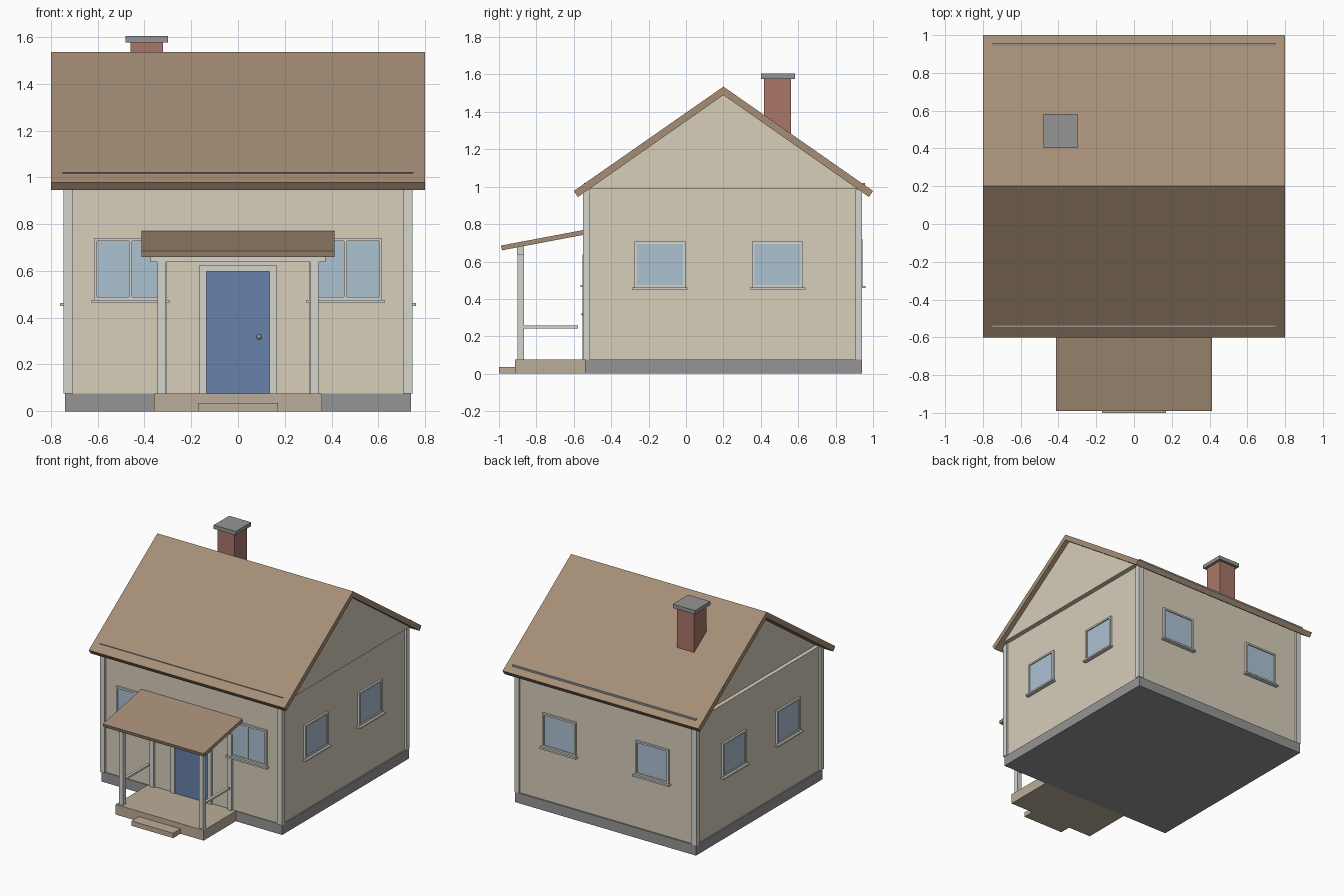
import bpy, bmesh, math

if "Cube" in bpy.data.objects:
    bpy.data.objects.remove(bpy.data.objects["Cube"])

def mat(name, r, g, b):
    m = bpy.data.materials.new(name)
    m.diffuse_color = (r, g, b, 1)
    m.use_nodes = True
    m.node_tree.nodes["Principled BSDF"].inputs["Base Color"].default_value = m.diffuse_color
    return m

WALL = mat("cream", 0.68, 0.62, 0.49)
TRIM = mat("trim", 0.66, 0.66, 0.62)
ROOF = mat("roof_brown", 0.38, 0.27, 0.18)
STONE = mat("grey_stone", 0.30, 0.30, 0.30)
BRICK = mat("brick", 0.40, 0.18, 0.14)
GLASS = mat("glass", 0.42, 0.54, 0.65)
DOOR = mat("door_blue", 0.14, 0.22, 0.40)
PORCH = mat("porch_tan", 0.50, 0.42, 0.32)

def finish(bm, name, material):
    bmesh.ops.recalc_face_normals(bm, faces=bm.faces)
    me = bpy.data.meshes.new(name)
    bm.to_mesh(me)
    bm.free()
    me.materials.append(material)
    ob = bpy.data.objects.new(name, me)
    bpy.context.collection.objects.link(ob)
    return ob

def box(name, x, y, z, material):
    """Box from (min, max) ranges."""
    bm = bmesh.new()
    bmesh.ops.create_cube(bm, size=1)
    for v in bm.verts:
        for i, r in enumerate((x, y, z)):
            v.co[i] = r[0] if v.co[i] < 0 else r[1]
    return finish(bm, name, material)

def prism(name, profile, x0, x1, material):
    """Extrude a (y, z) profile along x."""
    bm = bmesh.new()
    f = bm.faces.new([bm.verts.new((x0, y, z)) for y, z in profile])
    new = bmesh.ops.extrude_face_region(bm, geom=[f])["geom"]
    bmesh.ops.translate(bm, vec=(x1 - x0, 0, 0),
                        verts=[v for v in new if isinstance(v, bmesh.types.BMVert)])
    return finish(bm, name, material)

def window(name, cx, cy, z0, w, h, angle, mullion=False):
    """Framed window with sill; built facing -y, then turned."""
    a, t = w / 2, 0.013
    parts = [
        box(name + "_glass", (-a + t, a - t), (-0.006, 0.02), (z0 + t, z0 + h - t), GLASS),
        box(name + "_sill", (-a - 0.012, a + 0.012), (-0.03, 0.02), (z0 - 0.012, z0), TRIM),
        box(name + "_head", (-a, a), (-0.014, 0.02), (z0 + h - t, z0 + h), TRIM),
        box(name + "_base", (-a, a), (-0.014, 0.02), (z0, z0 + t), TRIM)]
    for s in (-1, 1):
        xs = sorted((s * a, s * (a - t)))
        parts.append(box(name + "_jamb", xs, (-0.014, 0.02), (z0 + t, z0 + h - t), TRIM))
    if mullion:
        parts.append(box(name + "_mullion", (-0.006, 0.006), (-0.013, 0.02),
                         (z0 + t, z0 + h - t), TRIM))
    for p in parts:
        p.location = (cx, cy, 0)
        p.rotation_euler.z = angle

# House body
box("foundation", (-0.74, 0.74), (-0.54, 0.94), (0, 0.075), STONE)
box("walls", (-0.73, 0.73), (-0.535, 0.93), (0.075, 0.99), WALL)
prism("gable", [(-0.55, 0.99), (0.94, 0.99), (0.2, 1.495)], -0.70, 0.765, WALL)
for sx in (-1, 1):
    for y in (-0.55, 0.905):
        box("corner_board", sorted((sx * 0.705, sx * 0.745)), (y, y + 0.037),
            (0.075, 0.985), TRIM)

# Main roof with a rail near each eave
prism("roof", [(-0.6, 0.977), (0.2, 1.535), (1.0, 0.977), (0.978, 0.945),
               (0.2, 1.49), (-0.578, 0.945)], -0.8, 0.8, ROOF)
for y in (-0.538, 0.95):
    box("eave_rail", (-0.75, 0.75), (y - 0.007, y + 0.007), (1.005, 1.02), STONE)

# Chimney
box("chimney", (-0.46, -0.32), (0.418, 0.562), (1.2, 1.577), BRICK)
box("chimney_cap", (-0.48, -0.30), (0.402, 0.582), (1.577, 1.605), STONE)

# Windows
for s in (-1, 1):
    window("front_window", s * 0.46, -0.535, 0.475, 0.31, 0.265, 0, True)
    window("back_window", s * 0.38, 0.93, 0.47, 0.272, 0.25, math.pi)
    for y in (-0.14, 0.49):
        window("side_window", s * 0.73, y, 0.462, 0.272, 0.245, s * math.pi / 2)

# Door
box("door", (-0.135, 0.135), (-0.543, -0.5), (0.075, 0.597), DOOR)
box("door_head", (-0.165, 0.165), (-0.551, -0.5), (0.597, 0.625), TRIM)
for s in (-1, 1):
    box("door_jamb", sorted((s * 0.135, s * 0.165)), (-0.551, -0.5), (0.075, 0.597), TRIM)
bm = bmesh.new()
bmesh.ops.create_uvsphere(bm, u_segments=16, v_segments=8, radius=0.011)
for f in bm.faces:
    f.smooth = True
finish(bm, "door_knob", STONE).location = (0.09, -0.547, 0.318)

# Porch
box("porch_floor", (-0.36, 0.36), (-0.915, -0.53), (0, 0.075), PORCH)
box("porch_step", (-0.17, 0.17), (-1.0, -0.91), (0, 0.036), PORCH)
prism("porch_roof", [(-0.99, 0.685), (-0.54, 0.77), (-0.535, 0.745), (-0.983, 0.66)],
      -0.412, 0.412, ROOF)
box("porch_beam", (-0.375, 0.375), (-0.903, -0.865), (0.637, 0.68), TRIM)
for s in (-1, 1):
    box("porch_post", sorted((s * 0.31, s * 0.345)), (-0.9, -0.867), (0.075, 0.64), TRIM)
    box("wall_post", sorted((s * 0.303, s * 0.335)), (-0.553, -0.53), (0.075, 0.637), TRIM)
    box("porch_rail", sorted((s * 0.318, s * 0.338)), (-0.87, -0.578), (0.243, 0.257), TRIM)
